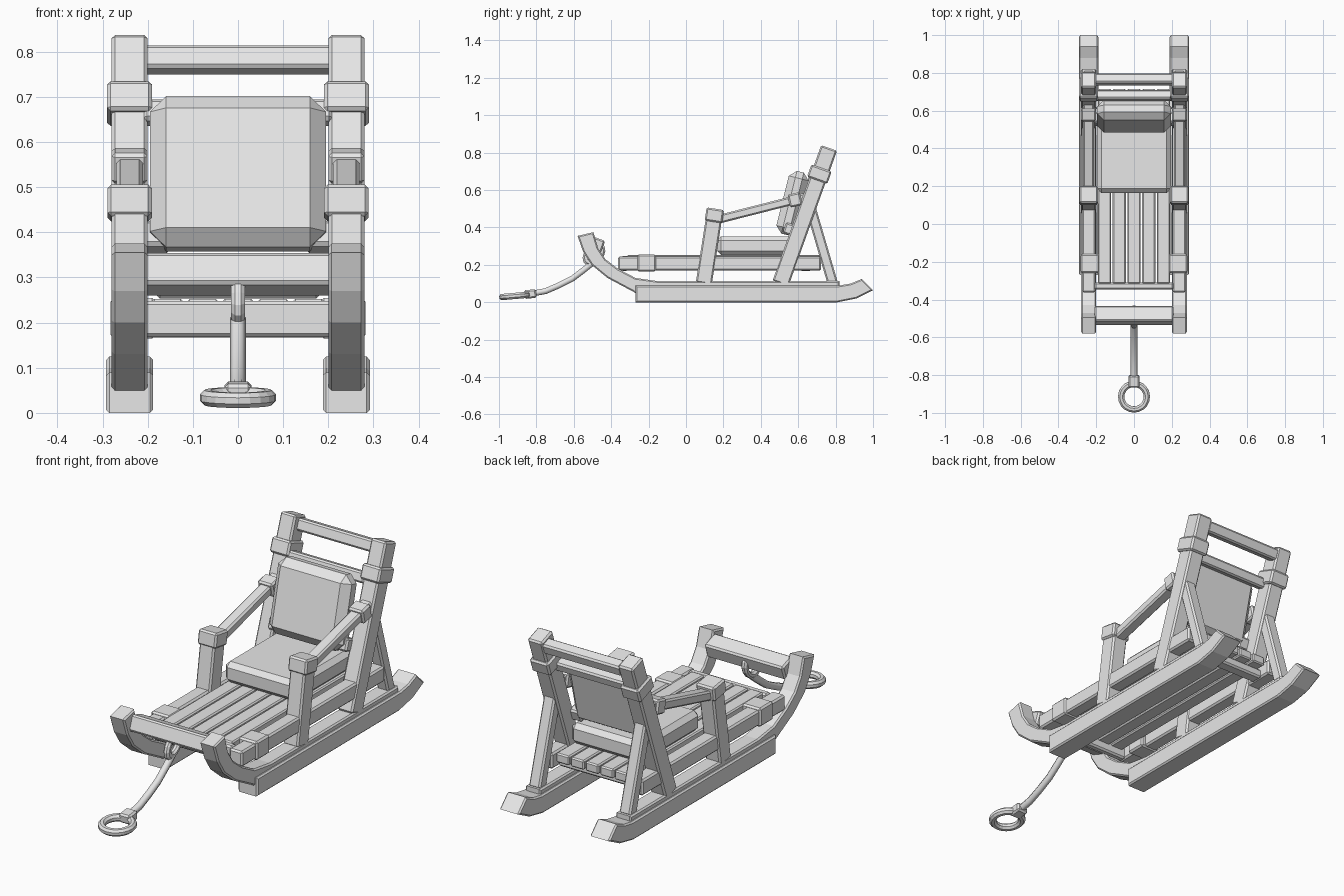
import bpy, bmesh
from math import radians, atan2, cos, sin, pi
from mathutils import Matrix, Vector

cube = bpy.data.objects.get("Cube")
if cube:
    bpy.data.objects.remove(cube, do_unlink=True)

grey = bpy.data.materials.new("plain grey")
grey.use_nodes = True
COLOUR = (0.8, 0.8, 0.8, 1)
grey.diffuse_color = COLOUR
grey.node_tree.nodes["Principled BSDF"].inputs["Base Color"].default_value = COLOUR


def finish(name, bm, matrix=None, bevel=0.0):
    """Turn a bmesh into an object with an optional chamfer."""
    if bevel:
        bmesh.ops.bevel(bm, geom=bm.edges[:], offset=bevel, segments=1,
                        affect='EDGES', profile=0.5)
    if matrix:
        bm.transform(matrix)
    bmesh.ops.recalc_face_normals(bm, faces=bm.faces[:])
    mesh = bpy.data.meshes.new(name)
    bm.to_mesh(mesh)
    bm.free()
    mesh.materials.append(grey)
    ob = bpy.data.objects.new(name, mesh)
    bpy.context.collection.objects.link(ob)
    return ob


def block(name, centre, size, tilt=0.0, bevel=0.008):
    """Chamfered box; a positive tilt leans its top towards the back."""
    bm = bmesh.new()
    bmesh.ops.create_cube(bm, size=1)
    bm.transform(Matrix.Diagonal((*size, 1)))
    return finish(name, bm, Matrix.Translation(centre) @ Matrix.Rotation(-tilt, 4, 'X'), bevel)


def beam(name, x, start, end, width, depth):
    """Beam between two (y, z) points in a plane of constant x."""
    a, b = Vector(start), Vector(end)
    d, mid = b - a, (a + b) / 2
    return block(name, (x, mid.x, mid.y), (width, depth, d.length), atan2(d.x, d.y))


def plank(name, x, width, profile):
    """Side profile of (y, z) points extruded across the width."""
    bm = bmesh.new()
    face = bm.faces.new([bm.verts.new((x - width / 2, y, z)) for y, z in profile])
    new = bmesh.ops.extrude_face_region(bm, geom=[face])["geom"]
    bmesh.ops.translate(bm, vec=(width, 0, 0),
                        verts=[v for v in new if isinstance(v, bmesh.types.BMVert)])
    rims = [e for e in bm.edges if abs(e.verts[0].co.x - e.verts[1].co.x) < 1e-5]
    bmesh.ops.bevel(bm, geom=rims, offset=0.007, segments=1, affect='EDGES', profile=0.5)
    return finish(name, bm)


def ring(name, matrix, major, minor, around=20, sides=8):
    """Low-poly torus lying flat before the matrix is applied."""
    bm = bmesh.new()
    rows = []
    for i in range(around):
        a = 2 * pi * i / around
        rows.append([])
        for j in range(sides):
            b = 2 * pi * (j + 0.5) / sides
            r = major + minor * cos(b)
            rows[-1].append(bm.verts.new((r * cos(a), r * sin(a), minor * sin(b))))
    for i in range(around):
        for j in range(sides):
            p, q, k = rows[i], rows[(i + 1) % around], (j + 1) % sides
            bm.faces.new((p[j], q[j], q[k], p[k]))
    return finish(name, bm, matrix)


GROUND_SKID = [(-0.27, 0.0), (0.81, 0.0), (0.91, 0.02), (1.0, 0.065),
               (0.94, 0.125), (0.88, 0.10), (0.82, 0.09), (-0.27, 0.09)]
CURVED_RUNNER = [(-0.58, 0.355), (-0.55, 0.27), (-0.505, 0.2), (-0.42, 0.13),
                 (-0.27, 0.05), (0.82, 0.05), (0.82, 0.113), (-0.15, 0.113),
                 (-0.27, 0.13), (-0.365, 0.18), (-0.43, 0.23), (-0.47, 0.29),
                 (-0.495, 0.375)]
POST_FOOT, POST_TOP = Vector((0.505, 0.10)), Vector((0.765, 0.825))
POST_TILT = atan2(0.26, 0.725)

# Mirrored side frames
for side, s in (("left", 1), ("right", -1)):
    x = 0.24 * s
    plank(f"ground_skid_{side}", x, 0.104, GROUND_SKID)
    plank(f"curved_runner_{side}", x, 0.08, CURVED_RUNNER)
    block(f"side_rail_{side}", (x, 0.18, 0.208), (0.07, 1.085, 0.075))
    block(f"rail_band_{side}", (x - 0.008 * s, -0.21, 0.21), (0.10, 0.10, 0.09))

    # Back post, its band and rear brace
    beam(f"back_post_{side}", x, POST_FOOT, POST_TOP, 0.08, 0.09)
    block(f"back_post_band_{side}", (x, 0.713, 0.685), (0.10, 0.115, 0.07), POST_TILT)
    beam(f"rear_brace_{side}", x, (0.785, 0.10), (0.665, 0.51), 0.06, 0.055)

    # Arm post, cap, arm rest and cuff
    beam(f"arm_post_{side}", x, (0.095, 0.10), (0.155, 0.485), 0.08, 0.086)
    beam(f"arm_post_cap_{side}", x, (0.146, 0.43), (0.157, 0.50), 0.098, 0.094)
    beam(f"arm_rest_{side}", x, (0.16, 0.44), (0.66, 0.567), 0.058, 0.046)
    beam(f"arm_rest_cuff_{side}", x, (0.55, 0.54), (0.615, 0.555), 0.08, 0.07)
    block(f"backrest_peg_{side}", (0.18 * s, 0.555, 0.39), (0.06, 0.06, 0.06), POST_TILT)

# Deck slats and the beams that carry them
for i in range(5):
    block(f"deck_slat_{i + 1}", ((i - 2) * 0.078, 0.2, 0.23),
          (0.07, 1.03, 0.045), bevel=0.006)
block("deck_beam_front", (0, -0.328, 0.208), (0.42, 0.036, 0.08))
block("deck_beam_rear", (0, 0.64, 0.19), (0.42, 0.06, 0.045))

# Crossbars
block("front_crossbar", (0, -0.485, 0.307), (0.42, 0.085, 0.075), radians(20))
block("top_crossbar", (0, 0.765, 0.782), (0.42, 0.055, 0.055), POST_TILT)
block("backrest_crossbar", (0, 0.68, 0.665), (0.42, 0.05, 0.05), POST_TILT)

# Cushions
block("seat_cushion", (0, 0.385, 0.303), (0.39, 0.44, 0.10), bevel=0.022)
block("back_cushion", (0, 0.57, 0.53), (0.39, 0.11, 0.345), radians(14), bevel=0.036)

# Pull rope
curve = bpy.data.curves.new("pull_rope", 'CURVE')
curve.dimensions = '3D'
curve.bevel_depth = 0.018
curve.bevel_resolution = 1
curve.use_fill_caps = True
spline = curve.splines.new('POLY')
path = [(-0.50, 0.21), (-0.55, 0.17), (-0.61, 0.125), (-0.68, 0.09),
        (-0.75, 0.06), (-0.83, 0.045)]
spline.points.add(len(path) - 1)
for point, (y, z) in zip(spline.points, path):
    point.co = (0, y, z, 1)
curve.materials.append(grey)
bpy.context.collection.objects.link(bpy.data.objects.new("pull_rope", curve))

# Rope loop on the crossbar, cuff and hand ring
ring("rope_loop", Matrix.Translation((0, -0.492, 0.257)) @ Matrix.Rotation(radians(45), 4, 'X')
     @ Matrix.Diagonal((0.9, 1.15, 0.8, 1)) @ Matrix.Rotation(radians(90), 4, 'Y'),
     0.045, 0.018, 14)
block("rope_cuff", (0, -0.833, 0.044), (0.06, 0.065, 0.046), radians(-6))
ring("hand_ring", Matrix.Translation((0, -0.914, 0.034)) @ Matrix.Rotation(radians(5), 4, 'X'),
     0.068, 0.018)
